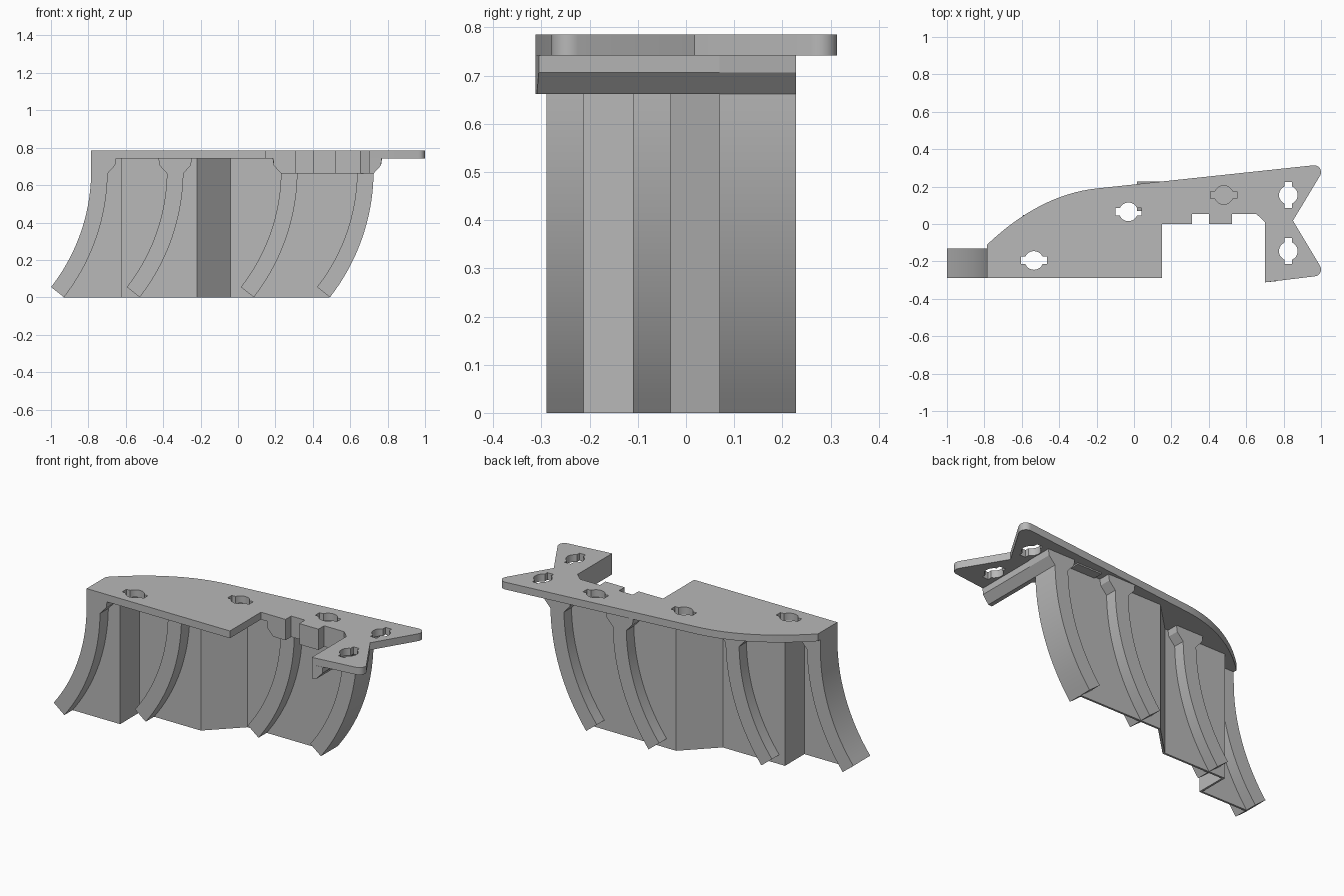
import bpy
import bmesh
from math import sin, cos, radians, pi

if "Cube" in bpy.data.objects:
    bpy.data.objects.remove(bpy.data.objects["Cube"], do_unlink=True)

grey = bpy.data.materials.new("plain grey")
grey.use_nodes = True
GREY = (0.48, 0.48, 0.48, 1)
grey.diffuse_color = GREY
grey.node_tree.nodes["Principled BSDF"].inputs["Base Color"].default_value = GREY

TOP, UNDER, BEAM = 0.785, 0.742, 0.662   # plate top, plate underside, beam bottom
HINGE = 0.678                            # height where the ribs begin to curve
INNER, OUTER, SWEEP = 1.012, 1.10, 38    # rib arc radii and angle


def prism(name, points, low, high, along="z"):
    """Extrude an outline along z (points are x, y) or along y (points are x, z)."""
    def place(p, t):
        return (p[0], p[1], t) if along == "z" else (p[0], t, p[1])
    bm = bmesh.new()
    a = [bm.verts.new(place(p, low)) for p in points]
    b = [bm.verts.new(place(p, high)) for p in points]
    bm.faces.new(a)
    bm.faces.new(b)
    n = len(points)
    for i in range(n):
        j = (i + 1) % n
        bm.faces.new((a[i], a[j], b[j], b[i]))
    bmesh.ops.recalc_face_normals(bm, faces=bm.faces)
    mesh = bpy.data.meshes.new(name)
    bm.to_mesh(mesh)
    bm.free()
    mesh.materials.append(grey)
    obj = bpy.data.objects.new(name, mesh)
    bpy.context.collection.objects.link(obj)
    return obj


def activate(obj):
    bpy.ops.object.select_all(action="DESELECT")
    obj.select_set(True)
    bpy.context.view_layer.objects.active = obj


def boolean(obj, tool, operation):
    mod = obj.modifiers.new("cut", "BOOLEAN")
    mod.operation = operation
    mod.solver = "EXACT"
    mod.object = tool
    activate(obj)
    bpy.ops.object.modifier_apply(modifier=mod.name)
    bpy.data.objects.remove(tool, do_unlink=True)


def arc(cx, cy, r, start, end, steps):
    angles = [radians(start + (end - start) * i / steps) for i in range(steps + 1)]
    return [(cx + r * cos(a), cy + r * sin(a)) for a in angles]


def bezier(p, c, q, steps):
    ts = [i / steps for i in range(steps + 1)]
    return [tuple((1 - t) ** 2 * p[k] + 2 * t * (1 - t) * c[k] + t * t * q[k]
                  for k in (0, 1)) for t in ts]


# Notched front edge shared by the plate and the beam under it
notches = [(0.15, 0), (0.31, 0), (0.31, 0.053), (0.40, 0.053), (0.40, 0), (0.525, 0),
           (0.525, 0.053), (0.655, 0.053), (0.70, 0.01), (0.70, -0.312)]

# Top plate with forked tail and curved back edge
outline = [(-0.785, -0.29), (0.15, -0.29)] + notches
outline += arc(0.963, -0.243, 0.037, -84, 30, 8)
outline += [(0.85, 0.018)]
outline += arc(0.963, 0.277, 0.037, -30, 96, 8)
outline += bezier((-0.2, 0.19), (-0.504, 0.157), (-0.785, -0.11), 16)
plate = prism("top_plate", outline, UNDER, TOP)


# Keyhole openings: a round hole with a slot across it
def keyhole(x, y, upright):
    r, half, slot = 0.05, 0.07, 0.02
    edge = (r * r - slot * slot) ** 0.5
    turn = 22 + 1.6
    pts = [(half, -slot), (half, slot), (edge, slot)]
    pts += arc(0, 0, r, turn + 4, 180 - turn - 4, 10)
    pts += [(-edge, slot), (-half, slot), (-half, -slot), (-edge, -slot)]
    pts += arc(0, 0, r, 180 + turn + 4, 360 - turn - 4, 10)
    pts += [(edge, -slot)]
    if upright:
        pts = [(-v, u) for u, v in pts]
    return prism("hole_cutter", [(x + u, y + v) for u, v in pts], UNDER - 0.1, TOP + 0.1)


for x, y, upright in ((-0.535, -0.195, False), (-0.03, 0.065, False), (0.48, 0.155, False),
                      (0.825, 0.155, True), (0.825, -0.145, True)):
    boolean(plate, keyhole(x, y, upright), "DIFFERENCE")

# Beam below the notches, with flared ends and an arm reaching forward
beam = prism("front_beam", notches + [(0.78, -0.304), (0.78, 0.15), (0.15, 0.15)],
             BEAM, UNDER)
flare = [(0.23, BEAM), (0.725, BEAM), (0.765, 0.706), (0.77, UNDER + 0.05),
         (0.185, UNDER + 0.05), (0.19, 0.706)]
boolean(beam, prism("flare_cutter", flare, -0.5, 0.5, "y"), "INTERSECT")
floor = prism("blind_hole_floor", [(0.40, 0.149), (0.56, 0.149), (0.56, 0.215), (0.40, 0.215)],
              UNDER - 0.008, UNDER)


# Curved ribs with flared heads
def rib(name, x, y, flare_left=True):
    cx, width = x - INNER, OUTER - INNER
    pts = arc(cx, HINGE, INNER, -SWEEP, 0, 18)
    if flare_left:
        pts[-1] = (x, BEAM)
        pts += [(x - 0.04, 0.706), (x - 0.045, UNDER)]
    else:
        pts += [(x, UNDER)]
    r = x + width
    pts += [(r + 0.045, UNDER), (r + 0.04, 0.706), (r, BEAM)]
    pts += arc(cx, HINGE, OUTER, 0, -SWEEP, 18)[1:]
    pts[-1] = (pts[-1][0], 0)
    return prism(name, pts, y - 0.079, y + 0.079, "y")


ribs = [rib("rib_far_right", -0.785, -0.211, False), rib("rib_mid_right", -0.38, -0.031),
        rib("rib_mid_left", 0.23, 0.149), rib("rib_far_left", 0.637, 0.149)]

# Thin folded wall: three panels joined by a step and a slanted fold
T = 0.012
Y1, Y2, Y3 = -0.213, -0.032, 0.146
X1, X2, X3 = -0.62, -0.22, -0.04
mid = (INNER + OUTER) / 2 + 0.04


def curved_edge(x):
    pts = arc(x - INNER, HINGE, mid, -SWEEP, 0, 18)
    pts[0] = (pts[0][0], 0)
    return pts + [(pts[-1][0], UNDER)]


walls = [
    prism("wall_right", [(X1, 0)] + curved_edge(-0.785) + [(X1, UNDER)], Y1, Y1 + T, "y"),
    prism("wall_step", [(X1 - T, Y1), (X1, Y1), (X1, Y2 + T), (X1 - T, Y2 + T)], 0, UNDER),
    prism("wall_middle", [(X1, Y2), (X2, Y2), (X2 - T / 2, Y2 + T), (X1, Y2 + T)], 0, UNDER),
    prism("wall_fold", [(X2, Y2), (X3, Y3), (X3 - T / 2, Y3 + T), (X2 - T / 2, Y2 + T)],
          0, UNDER),
    prism("wall_left", [(X3 - T / 2, 0)] + curved_edge(0.637) + [(X3 - T / 2, UNDER)],
          Y3, Y3 + T, "y"),
]

# Smooth the curved surfaces, keep edges sharp
for obj in [plate, beam, floor] + ribs + walls:
    activate(obj)
    bpy.ops.object.shade_smooth_by_angle(angle=radians(25))
